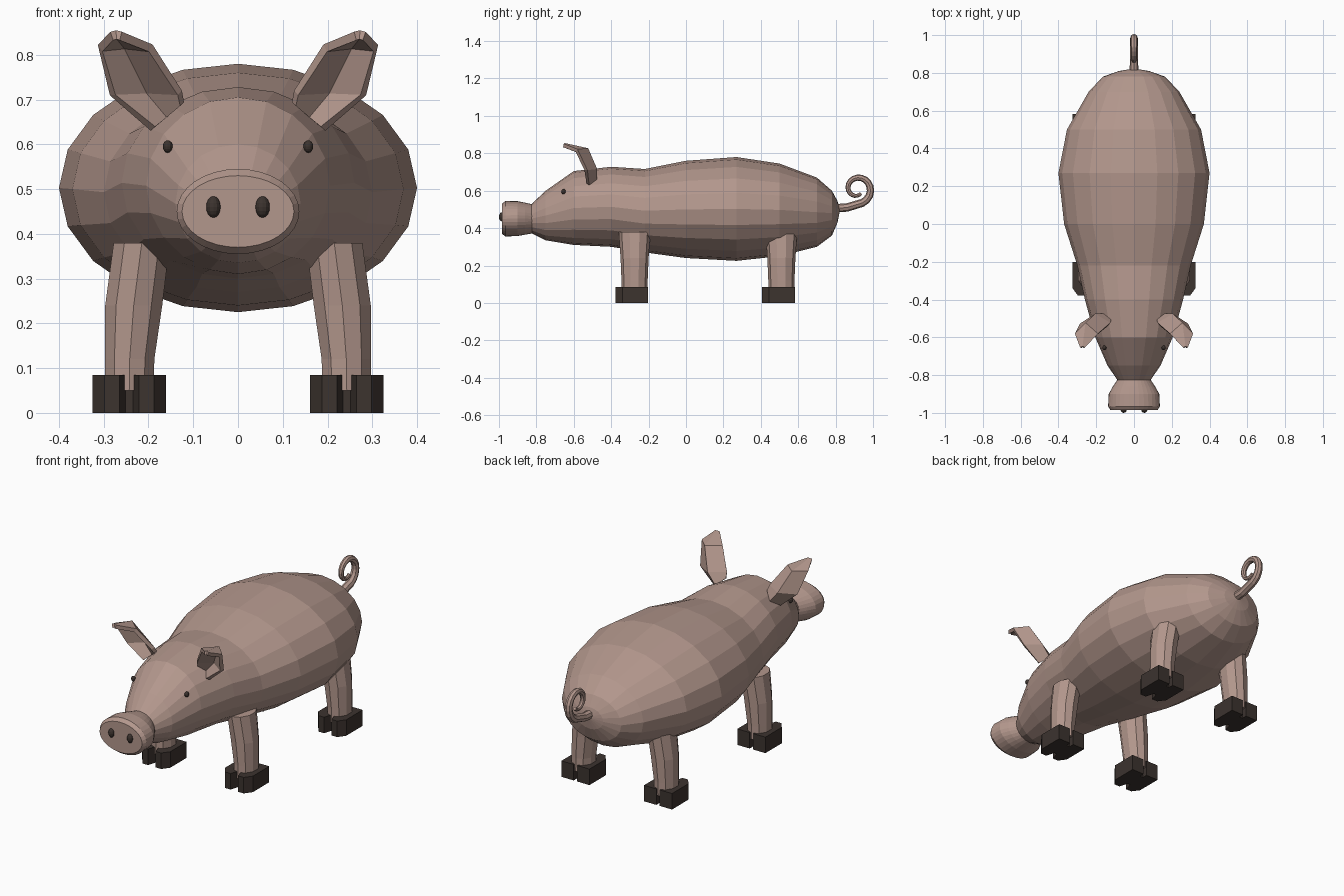
import bpy
import bmesh
from math import sin, cos, pi, radians
from mathutils import Vector

if "Cube" in bpy.data.objects:
    bpy.data.objects.remove(bpy.data.objects["Cube"], do_unlink=True)


def material(name, rgb):
    mat = bpy.data.materials.new(name)
    mat.use_nodes = True
    mat.diffuse_color = (*rgb, 1)
    mat.node_tree.nodes["Principled BSDF"].inputs["Base Color"].default_value = (*rgb, 1)
    return mat


skin = material("dusty_pink_skin", (0.45, 0.31, 0.265))
dark = material("dark_brown_horn", (0.045, 0.033, 0.028))


def finish(name, bm, mat):
    bmesh.ops.recalc_face_normals(bm, faces=bm.faces[:])
    mesh = bpy.data.meshes.new(name)
    bm.to_mesh(mesh)
    bm.free()
    mesh.materials.append(mat)
    obj = bpy.data.objects.new(name, mesh)
    bpy.context.collection.objects.link(obj)
    return obj


def loft(name, rings, mat):
    """Skin closed rings of points and cap both ends."""
    bm = bmesh.new()
    loops = [[bm.verts.new(p) for p in ring] for ring in rings]
    n = len(loops[0])
    for a, b in zip(loops, loops[1:]):
        for i in range(n):
            j = (i + 1) % n
            bm.faces.new((a[i], a[j], b[j], b[i]))
    bm.faces.new(loops[0])
    bm.faces.new(loops[-1])
    return finish(name, bm, mat)


def upright_ring(y, half_width, bottom, top, sides):
    mid, half = (top + bottom) / 2, (top - bottom) / 2
    return [(half_width * sin(2 * pi * i / sides), y, mid + half * cos(2 * pi * i / sides))
            for i in range(sides)]


def ellipsoid(name, centre, size, mat):
    bm = bmesh.new()
    bmesh.ops.create_uvsphere(bm, u_segments=12, v_segments=8, radius=1)
    bmesh.ops.scale(bm, vec=size, verts=bm.verts)
    bmesh.ops.translate(bm, vec=centre, verts=bm.verts)
    return finish(name, bm, mat)


# Body and head: y, half width, bottom, top
body = [(-.83, .085, .375, .525), (-.75, .14, .335, .60), (-.60, .205, .31, .705),
        (-.40, .26, .30, .728), (-.22, .30, .27, .716), (0, .37, .24, .76),
        (.27, .40, .225, .78), (.50, .355, .25, .745), (.70, .24, .30, .67),
        (.78, .165, .36, .60), (.81, .08, .43, .545), (.82, .02, .48, .51)]
loft("body", [upright_ring(*r, 20) for r in body], skin)

# Snout
snout = [(-.82, .085, .372, .527), (-.86, .112, .365, .536), (-.90, .134, .358, .544),
         (-.965, .137, .355, .545), (-.985, .125, .37, .53)]
loft("snout", [upright_ring(*r, 32) for r in snout], skin)

# Hoof outline, one half, back to front
half_hoof = [(.01, .06), (.01, .0875), (.0825, .0875), (.0825, -.05),
             (.055, -.0875), (.022, -.0875), (.008, -.04)]
hoof_outline = half_hoof + [(-x, y) for x, y in reversed(half_hoof)]

# Leg: height, centre x, radius x, radius y
leg = [(.05, .243, .057, .07), (.12, .242, .058, .07),
       (.24, .233, .067, .075), (.38, .215, .066, .085)]

# Ear: rows of inner edge, back fold, outer edge
ear = [[(.125, -.515, .69), (.16, -.485, .66), (.19, -.525, .635)],
       [(.13, -.53, .715), (.205, -.485, .715), (.28, -.535, .71)],
       [(.195, -.585, .815), (.255, -.53, .82), (.308, -.585, .815)],
       [(.262, -.655, .842), (.272, -.65, .845), (.282, -.655, .842)]]

for side, s in (("left", 1), ("right", -1)):
    ellipsoid(side + "_nostril", (s * .055, -.985, .46), (.016, .015, .024), dark)
    ellipsoid(side + "_eye", (s * .157, -.655, .595), (.011, .012, .014), dark)

    # Legs with cloven hooves
    for end, y0 in (("front", -.275), ("back", .51)):
        rings = [[(s * cx + rx * cos(pi * i / 5 + pi / 10), y0 + ry * sin(pi * i / 5 + pi / 10), z)
                  for i in range(10)] for z, cx, rx, ry in leg]
        loft(f"{end}_{side}_leg", rings, skin)
        loft(f"{end}_{side}_hoof",
             [[(s * .243 + x, y0 - .015 + y, z) for x, y in hoof_outline] for z in (0, .085)], dark)

    # Cupped ear
    bm = bmesh.new()
    rows = [[bm.verts.new((s * x, y, z)) for x, y, z in row] for row in ear]
    for a, b in zip(rows, rows[1:]):
        for i in range(2):
            bm.faces.new((a[i], a[i + 1], b[i + 1], b[i]))
    obj = finish(side + "_ear", bm, skin)
    thick = obj.modifiers.new("thickness", "SOLIDIFY")
    thick.thickness = .02
    thick.offset = 0

# Curled tail: straight root, then an inward spiral
path = [(.78, .505), (.86, .51)]
for i in range(20):
    t = i / 19
    a, r = radians(-70 + 380 * t), .08 - .048 * t
    path.append((.915 + r * cos(a), .61 + r * sin(a)))
rings = []
for i, (y, z) in enumerate(path):
    before, after = path[max(i - 1, 0)], path[min(i + 1, len(path) - 1)]
    across = Vector((0, before[1] - after[1], after[0] - before[0])).normalized()
    radius = .023 - .014 * i / (len(path) - 1)
    rings.append([Vector((0, y, z)) + radius * (across * cos(pi * k / 4) + Vector((sin(pi * k / 4), 0, 0)))
                  for k in range(8)])
loft("tail", rings, skin)
